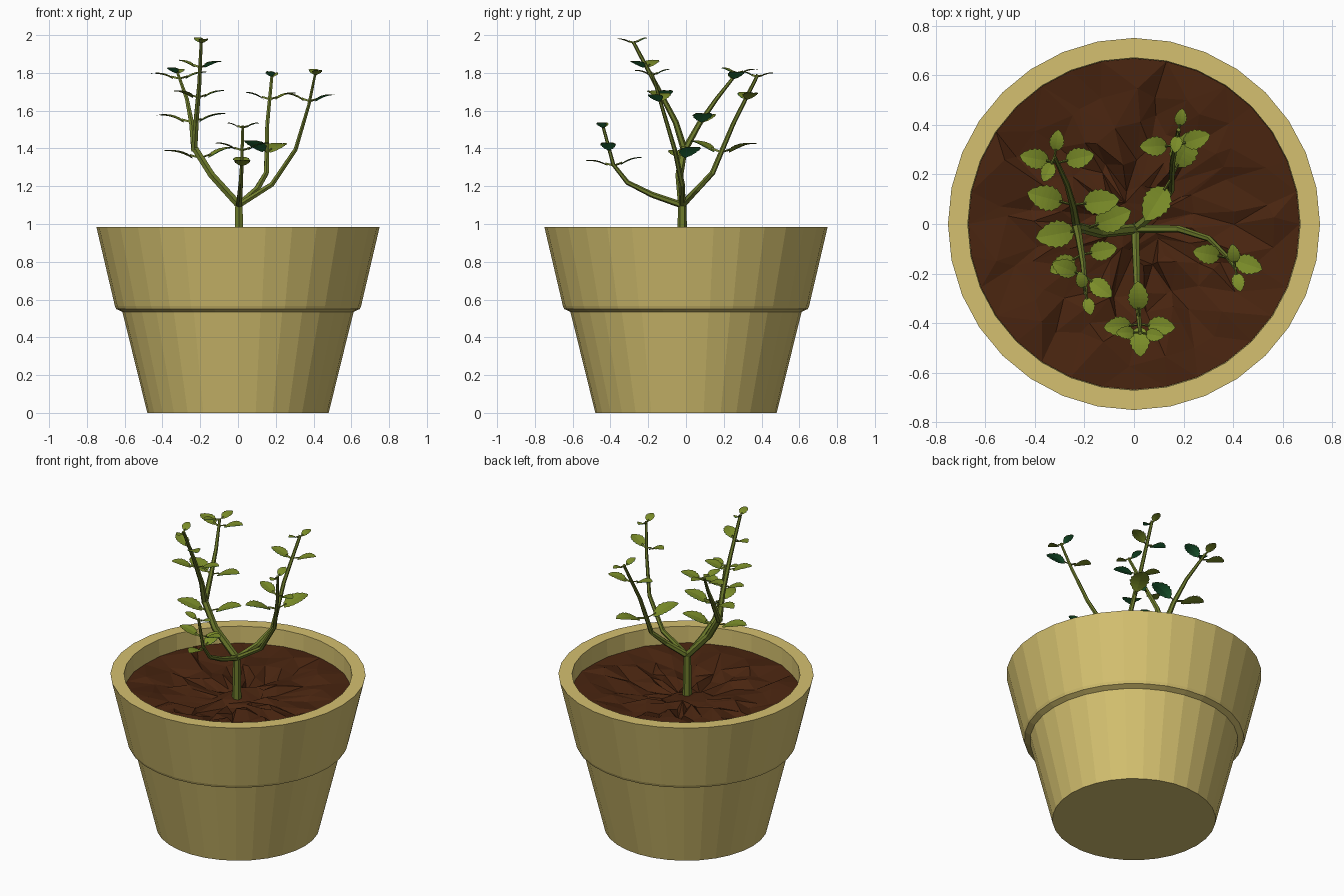
import bpy, bmesh, math, random
from mathutils import Vector

if "Cube" in bpy.data.objects:
    bpy.data.objects.remove(bpy.data.objects["Cube"])

random.seed(4)


def material(name, col):
    m = bpy.data.materials.new(name)
    m.diffuse_color = (*col, 1)
    m.use_nodes = True
    m.node_tree.nodes["Principled BSDF"].inputs["Base Color"].default_value = m.diffuse_color
    return m


CLAY = material("tan clay", (0.66, 0.53, 0.16))
SOIL = material("dark brown soil", (0.066, 0.018, 0.005))
STEM = material("stem olive", (0.155, 0.20, 0.025))
LEAF = material("leaf olive", (0.20, 0.27, 0.022))
UNDER = material("deep green underside", (0.02, 0.19, 0.055))


def finish(bm, name, mats, recalc=True):
    if recalc:
        bmesh.ops.recalc_face_normals(bm, faces=bm.faces)
    me = bpy.data.meshes.new(name)
    bm.to_mesh(me)
    bm.free()
    for m in mats:
        me.materials.append(m)
    ob = bpy.data.objects.new(name, me)
    bpy.context.collection.objects.link(ob)


def bridge(bm, a, b):
    for i in range(len(a)):
        j = (i + 1) % len(a)
        bm.faces.new((a[i], a[j], b[j], b[i]))


# Pot: lathed profile, 32 sides
profile = [(0.48, 0), (0.612, 0.535), (0.645, 0.55), (0.652, 0.567), (0.75, 0.985),
           (0.67, 0.985), (0.668, 0.78)]
N = 32
bm = bmesh.new()
rings = [[bm.verts.new((r * math.cos(i * math.tau / N), r * math.sin(i * math.tau / N), z))
          for i in range(N)] for r, z in profile]
for a, b in zip(rings, rings[1:]):
    bridge(bm, a, b)
bm.faces.new(rings[0])
bm.faces.new(rings[-1])
finish(bm, "pot", [CLAY])

# Soil: lumpy disc of jittered rings
bm = bmesh.new()
rings = []
for k in range(1, 6):
    ring = []
    for i in range(N):
        rough = 0.2 if k == 5 else 1
        a = (i + random.uniform(-0.4, 0.4) * (k < 5)) * math.tau / N
        r = 0.1336 * k + random.uniform(-0.05, 0.05) * (k < 5)
        z = 0.825 + 0.01 * k + random.uniform(-0.025, 0.025) * rough
        ring.append(bm.verts.new((r * math.cos(a), r * math.sin(a), z)))
    rings.append(ring)
bm.faces.new(rings[0])
for a, b in zip(rings, rings[1:]):
    bridge(bm, a, b)
bmesh.ops.triangulate(bm, faces=bm.faces)
finish(bm, "soil", [SOIL])


# Stems: tapered six-sided tubes
def tube(name, pts, r0, r1, sides=6):
    bm = bmesh.new()
    rings = []
    for i, p in enumerate(pts):
        d = (pts[min(i + 1, len(pts) - 1)] - pts[max(i - 1, 0)]).normalized()
        u = (Vector((0, 1, 0)) - d * d.y).normalized()
        v = d.cross(u)
        r = r0 + (r1 - r0) * i / (len(pts) - 1)
        rings.append([bm.verts.new(p + r * (u * math.cos(k * math.tau / sides) + v * math.sin(k * math.tau / sides)))
                      for k in range(sides)])
    for a, b in zip(rings, rings[1:]):
        bridge(bm, a, b)
    bm.faces.new(rings[0])
    bm.faces.new(rings[-1])
    finish(bm, name, [STEM])


# Leaf: serrated two-layer blade on a thin stalk
def leaf(name, node, d, length, under):
    side = d.cross(Vector((0, 0, 1))).normalized()
    up = side.cross(d)
    base = node + d * length * 0.25
    width = 0.70 * length
    teeth = 6
    outline = []
    for i in range(1, teeth + 1):
        for shift, k in ((-0.25, 1.0), (0.1, 0.86)):
            t = (i + shift) / (teeth + 0.5)
            outline.append((t, 0.5 * width * k * math.sin(math.pi * t ** 0.9) ** 0.7))
    bm = bmesh.new()
    for lift, mat in ((0.0015, 0), (-0.0015, under)):
        def vert(t, w):
            bend = 0.10 * abs(w) - 0.08 * length * (2 * t - 1) ** 2
            return bm.verts.new(base + d * (t * length) + side * w + up * (bend + lift))
        ribs = [vert(0, 0)] + [vert(t, 0) for t, w in outline] + [vert(1, 0)]
        for s in (-1, 1):
            edge = [ribs[0]] + [vert(t, w * s) for t, w in outline] + [ribs[-1]]
            for i in range(len(ribs) - 1):
                loop = list(dict.fromkeys((ribs[i], ribs[i + 1], edge[i + 1], edge[i])))
                if (s > 0) == (lift > 0):
                    loop.reverse()
                bm.faces.new(loop).material_index = mat
    # stalk
    q = [[bm.verts.new(p + 0.005 * o) for o in (side, up, -side - up)]
         for p in (node, base + d * length * 0.12)]
    before = set(bm.faces)
    bridge(bm, *q)
    for f in set(bm.faces) - before:
        f.material_index = 2
    # make the upper layer face up
    for f in bm.faces:
        f.normal_update()
    top = [f for f in bm.faces if f not in before or f.material_index != 2]
    if bm.faces and next(iter(top)).normal.dot(up) < 0:
        bmesh.ops.reverse_faces(bm, faces=top)
    finish(bm, name, [LEAF, UNDER, STEM], recalc=False)


# Branch with opposite leaf pairs; each pair is (height, heading in degrees, leaf length)
def branch(name, pts, r0, r1, *pairs):
    pts = [Vector(p) for p in pts]
    tube(name, pts, r0, r1)
    for n, (z, heading, length) in enumerate(pairs, 1):
        for a, b in zip(pts, pts[1:]):
            if z <= b.z:
                break
        node = a.lerp(b, (z - a.z) / (b.z - a.z))
        grow = (b - a).normalized()
        for k in range(2):
            h = math.radians(heading + 180 * k)
            d = (Vector((math.cos(h), math.sin(h), 0)) + 0.35 * grow).normalized()
            leaf(f"{name}_leaf_{n}_{k + 1}", node, d, length, k)


FORK = (0.005, -0.02, 1.10)
CROOK = (-0.232, -0.008, 1.39)
branch("trunk", [(0.005, -0.02, 0.80), (0.005, -0.02, 1.12)], 0.028, 0.022)
branch("left_branch", [FORK, (-0.14, -0.035, 1.26), (-0.235, -0.01, 1.41)], 0.022, 0.020,
       (1.35, 195, 0.165))
branch("left_front_branch", [CROOK, (-0.222, -0.055, 1.54), (-0.205, -0.16, 1.74), (-0.195, -0.28, 1.965)],
       0.019, 0.009, (1.67, 200, 0.12), (1.83, 150, 0.115), (1.96, 285, 0.075))
branch("left_back_branch", [CROOK, (-0.245, 0.07, 1.53), (-0.27, 0.16, 1.66), (-0.32, 0.27, 1.80)],
       0.018, 0.008, (1.54, 175, 0.155), (1.77, 180, 0.125), (1.80, 75, 0.09))
branch("back_branch", [FORK, (0.10, 0.06, 1.185), (0.15, 0.14, 1.27), (0.155, 0.25, 1.53), (0.18, 0.38, 1.79)],
       0.020, 0.009, (1.38, 62, 0.17), (1.66, 10, 0.12), (1.78, 80, 0.075))
branch("right_branch", [FORK, (0.18, -0.02, 1.21), (0.305, -0.06, 1.395), (0.375, -0.13, 1.63), (0.41, -0.18, 1.80)],
       0.017, 0.007, (1.65, 165, 0.12), (1.79, 280, 0.08))
branch("front_branch", [FORK, (0.01, -0.18, 1.155), (0.015, -0.31, 1.22), (0.02, -0.385, 1.315), (0.025, -0.44, 1.52)],
       0.018, 0.008, (1.31, 272, 0.125), (1.39, 180, 0.12), (1.51, 175, 0.08))
